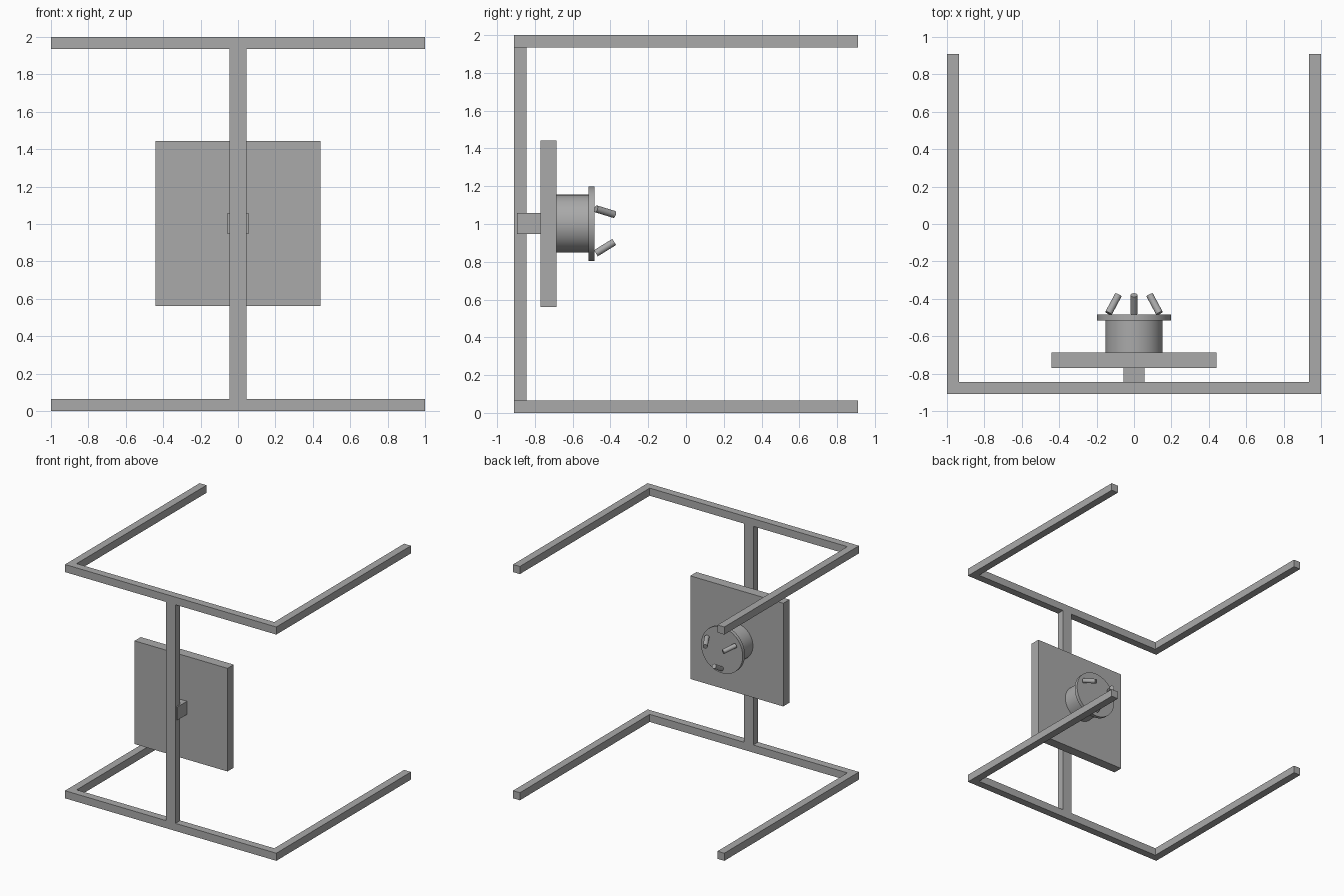
import bpy, bmesh, math
from mathutils import Vector

if "Cube" in bpy.data.objects:
    bpy.data.objects.remove(bpy.data.objects["Cube"])

grey = bpy.data.materials.new("mid_grey")
grey.diffuse_color = (0.4, 0.4, 0.4, 1)
grey.use_nodes = True
grey.node_tree.nodes["Principled BSDF"].inputs["Base Color"].default_value = grey.diffuse_color
ZC = 1.002  # height of the plate and hub centre


def finish(obj, name):
    obj.name = name
    obj.data.materials.clear()
    obj.data.materials.append(grey)
    return obj


def box(name, lo, hi):
    lo, hi = Vector(lo), Vector(hi)
    bpy.ops.mesh.primitive_cube_add(size=1, location=(lo + hi) / 2)
    obj = bpy.context.object
    obj.scale = hi - lo
    bpy.ops.object.transform_apply(location=False, rotation=False, scale=True)
    return finish(obj, name)


def rod(name, start, end, radius, sides):
    start, end = Vector(start), Vector(end)
    axis = end - start
    bpy.ops.mesh.primitive_cylinder_add(
        vertices=sides, radius=radius, depth=axis.length, location=(start + end) / 2,
        rotation=axis.to_track_quat('Z', 'Y').to_euler())
    bpy.ops.object.shade_smooth_by_angle(angle=math.radians(35))
    return finish(bpy.context.object, name)


def u_frame(name, z, height):
    # U-shaped outline, open at the back, extruded upward
    o, i, f, b, g = 1.0, 0.935, -0.91, 0.91, -0.845
    outline = [(-o, f), (o, f), (o, b), (i, b), (i, g), (-i, g), (-i, b), (-o, b)]
    bm = bmesh.new()
    face = bm.faces.new([bm.verts.new((x, y, z)) for x, y in outline])
    ext = bmesh.ops.extrude_face_region(bm, geom=[face])
    bmesh.ops.translate(bm, vec=(0, 0, height),
                        verts=[e for e in ext["geom"] if isinstance(e, bmesh.types.BMVert)])
    bmesh.ops.recalc_face_normals(bm, faces=bm.faces)
    mesh = bpy.data.meshes.new(name)
    bm.to_mesh(mesh)
    bm.free()
    obj = bpy.data.objects.new(name, mesh)
    bpy.context.collection.objects.link(obj)
    return finish(obj, name)


# Frame
u_frame("bottom_frame", 0, 0.065)
u_frame("top_frame", 1.935, 0.065)
box("post", (-0.045, -0.91, 0.065), (0.045, -0.845, 1.935))

# Mounting block and plate
box("mount_block", (-0.056, -0.895, 0.946), (0.056, -0.77, 1.059))
box("back_plate", (-0.44, -0.77, ZC - 0.441), (0.44, -0.686, ZC + 0.441))

# Hub and flange
rod("hub", (0, -0.686, ZC), (0, -0.515, ZC), 0.153, 64)
rod("flange", (0, -0.515, ZC), (0, -0.485, ZC), 0.197, 64)

# Three gripper fingers leaning inward
for n, deg in enumerate((-90, 30, 150)):
    c, s = math.cos(math.radians(deg)), math.sin(math.radians(deg))
    rod(f"finger_{n + 1}", (0.157 * c, -0.477, ZC + 0.157 * s),
        (0.097 * c, -0.38, ZC + 0.097 * s), 0.019, 24)
